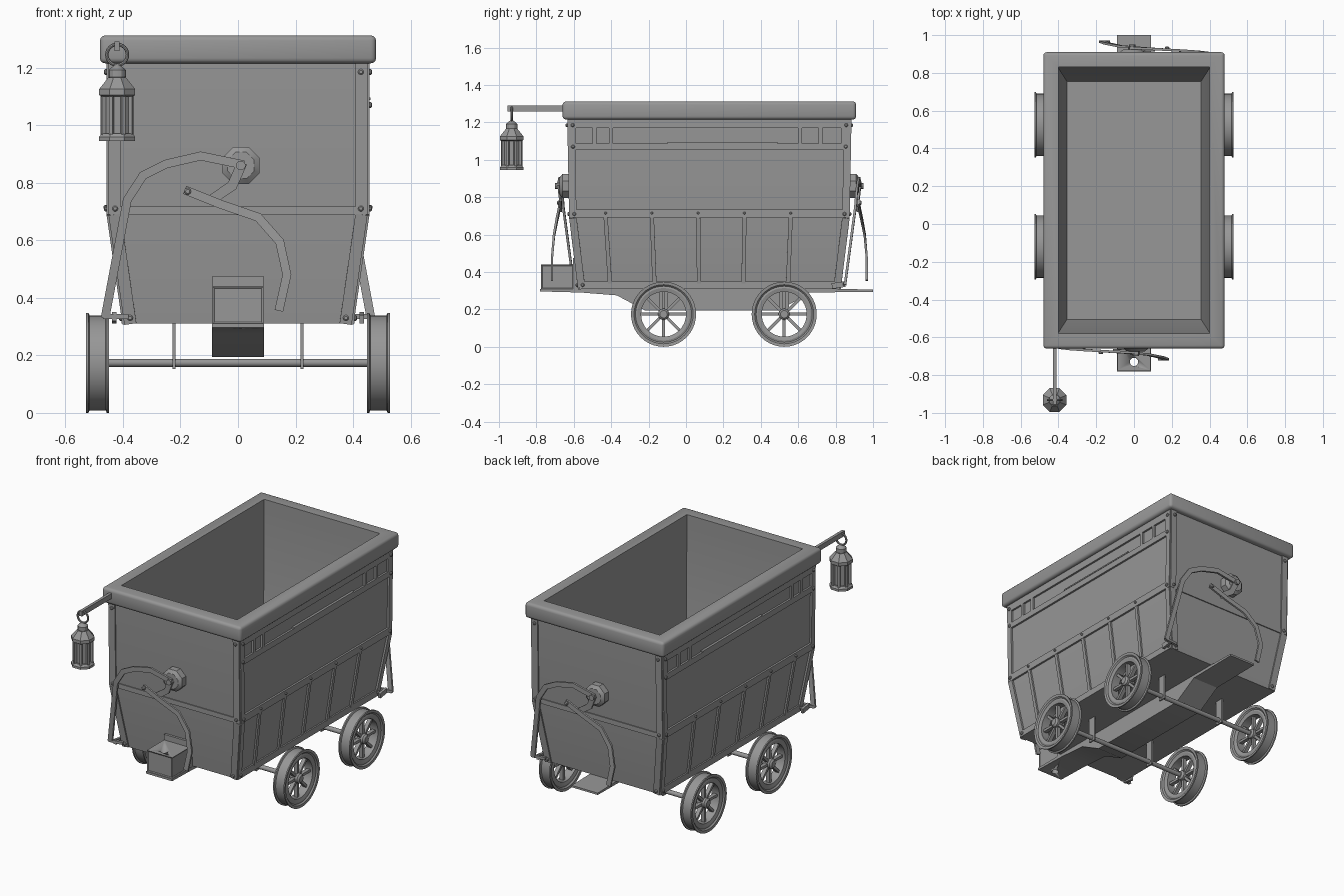
import bpy, bmesh, math
from mathutils import Vector, Matrix

if "Cube" in bpy.data.objects:
    bpy.data.objects.remove(bpy.data.objects["Cube"])

GREY = (0.31, 0.31, 0.31, 1)
iron = bpy.data.materials.new("grey_iron")
iron.use_nodes = True
iron.diffuse_color = GREY
iron.node_tree.nodes["Principled BSDF"].inputs["Base Color"].default_value = GREY

CY = 0.125            # middle of the tub along y
X, Y, Z = Vector((1, 0, 0)), Vector((0, 1, 0)), Vector((0, 0, 1))
parts = []


def finish(name, bm):
    bmesh.ops.recalc_face_normals(bm, faces=bm.faces)
    mesh = bpy.data.meshes.new(name)
    bm.to_mesh(mesh)
    bm.free()
    mesh.materials.append(iron)
    ob = bpy.data.objects.new(name, mesh)
    bpy.context.collection.objects.link(ob)
    parts.append(ob)
    return ob


def bridge(bm, rings, loop=False):
    """Skin rings of equal length; cap both ends unless the rings loop."""
    n = len(rings[0])
    pairs = list(zip(rings, rings[1:])) + ([(rings[-1], rings[0])] if loop else [])
    for a, b in pairs:
        for i in range(n):
            j = (i + 1) % n
            bm.faces.new((a[i], a[j], b[j], b[i]))
    if not loop:
        bm.faces.new(rings[0])
        bm.faces.new(rings[-1])


def rect_loft(bm, rings, loop=False):
    """Skin rectangles given as (half x, half y, z)."""
    bridge(bm, [[bm.verts.new((sx * hx, CY + sy * hy, z))
                 for sx, sy in ((-1, -1), (1, -1), (1, 1), (-1, 1))]
                for hx, hy, z in rings], loop)


def ribbon(name, pts, width, thick, axis):
    """Bar along a path: thick along axis, width across the path."""
    bm, rings = bmesh.new(), []
    pts, axis = [Vector(p) for p in pts], Vector(axis).normalized()
    for i, p in enumerate(pts):
        dirs = [(pts[k + 1] - pts[k]).normalized() for k in (i - 1, i) if 0 <= k < len(pts) - 1]
        side = sum(dirs, Vector()).cross(axis).normalized()
        side *= width / 2 / max(0.5, abs(side.dot(dirs[0].cross(axis).normalized())))
        out = axis * thick / 2
        rings.append([bm.verts.new(p + a + b) for a, b in
                      ((side, out), (side, -out), (-side, -out), (-side, out))])
    bridge(bm, rings)
    return finish(name, bm)


def lathe(name, centre, axis, profile, n, loop=False, turn=0.0):
    """Revolve (radius, offset) pairs about an axis through centre."""
    bm = bmesh.new()
    rot = Z.rotation_difference(Vector(axis)).to_matrix()
    bridge(bm, [[bm.verts.new(Vector(centre) + rot @ Vector(
        (r * math.cos(t), r * math.sin(t), o)))
        for t in [turn + math.tau * i / n for i in range(n)]]
        for r, o in profile], loop)
    return finish(name, bm)


def block(name, lo, hi):
    lo, hi = Vector(lo), Vector(hi)
    mid = (lo + hi) / 2
    return ribbon(name, [(mid.x, lo.y, mid.z), (mid.x, hi.y, mid.z)],
                  hi.z - lo.z, hi.x - lo.x, X)


def rivet(centre, axis, r=0.01):
    lathe("rivet", centre, axis, [(r, -0.004), (r, 0.005), (r * 0.6, 0.009)], 10)


# Tub shell: tapered foot, straight upper walls, open cavity
TOP, MID, LOW = (0.445, 0.752, 1.22), (0.445, 0.742, 0.69), (0.39, 0.695, 0.31)
bm = bmesh.new()
rect_loft(bm, [LOW, MID, TOP, (0.40, 0.705, 1.22), (0.40, 0.70, 0.69), (0.355, 0.63, 0.34)])
finish("tub_shell", bm)

# Thick rim with rounded outside edges
bm = bmesh.new()
rect_loft(bm, [(0.48, 0.785, 1.215), (0.48, 0.785, 1.312),
               (0.40, 0.705, 1.312), (0.40, 0.705, 1.215)], loop=True)
outer = [e for e in bm.edges if all(abs(v.co.x) > 0.47 for v in e.verts)]
bmesh.ops.bevel(bm, geom=outer, offset=0.018, segments=3, profile=0.5, affect="EDGES")
finish("tub_rim", bm)


def wall_y(z):
    """Half length of the tub at height z."""
    a, b = (LOW, MID) if z < MID[2] else (MID, TOP)
    return a[1] + (b[1] - a[1]) * (z - a[2]) / (b[2] - a[2])


def wall_x(z):
    return LOW[0] + (MID[0] - LOW[0]) * min(1, (z - LOW[2]) / (MID[2] - LOW[2]))


# Side framework: rails, posts, lower ribs
for s in (-1, 1):
    for name, z, h in (("bottom_rail", 0.33, 0.04), ("middle_rail", 0.712, 0.044),
                       ("upper_rail", 1.07, 0.036), ("top_rail", 1.195, 0.05)):
        x, y = s * wall_x(z), wall_y(z)
        ribbon("side_" + name, [(x, CY - y, z), (x, CY + y, z)], h, 0.024, X)
    for y in (-0.6, -0.49, -0.4, 0.61, 0.72, 0.84):
        ribbon("window_post", [(s * 0.447, y, 1.08), (s * 0.447, y, 1.18)], 0.022, 0.02, X)
    block("side_slot", (s * 0.452 - 0.008, -0.1, 1.088), (s * 0.452 + 0.008, 0.49, 1.096))
    for k in range(5):
        y = -0.43 + 0.2475 * k
        lean = (CY + 0.06 - y) * 0.04
        ribbon("lower_rib", [(s * 0.39, y + lean, 0.32), (s * 0.445, y, 0.70)],
               0.022, 0.024, (1, 0, -s * 0.145))
        rivet((s * 0.458, y, 0.715), X * s, 0.007)
    # Corner posts on the sides and ends
    for e in (-1, 1):
        def corner(z, inx=0.0, iny=0.0):
            return (s * (wall_x(z) - inx), CY + e * (wall_y(z) - iny), z)
        for lo, hi in ((0.31, 0.69), (0.69, 1.215)):
            tilt = 0.145 if lo < 0.5 else 0
            ribbon("side_corner_post", [corner(lo, 0, 0.015), corner(hi, 0, 0.015)],
                   0.034, 0.024, (1, 0, -s * tilt))
            ribbon("end_corner_post", [corner(lo, 0.016), corner(hi, 0.016)],
                   0.042, 0.016, (0, 1, -e * tilt))
        for z in (0.33, 0.71, 1.185):
            rivet(Vector(corner(z, 0.018)) + Y * e * 0.008, Y * e)
            rivet(Vector(corner(z, 0, 0.02)) + X * s * 0.012, X * s)
        rivet(Vector(corner(1.07, 0, 0.02)) + X * s * 0.012, X * s)
for e in (-1, 1):
    y = CY + e * 0.742
    ribbon("end_middle_band", [(-0.445, y, 0.703), (0.445, y, 0.703)], 0.03, 0.012, Y)

# Solid coupling beam below the floor
bm = bmesh.new()
side = [(-0.78, 0.31), (-0.78, 0.296), (-0.56, 0.29), (-0.37, 0.275), (-0.22, 0.195),
        (0.5, 0.195), (0.66, 0.29), (1.0, 0.294), (1.0, 0.306), (0.7, 0.312)]
bridge(bm, [[bm.verts.new((x, y, z)) for y, z in side] for x in (-0.09, 0.09)])
beam = finish("coupling_beam", bm)

# Coupling box with recessed faces and a pin hole
box = block("coupling_box", (-0.088, -0.775, 0.308), (0.088, -0.60, 0.44))
bm = bmesh.new()
bm.from_mesh(box.data)
walls = [f for f in bm.faces if abs(f.normal.z) < 0.5]
bmesh.ops.inset_individual(bm, faces=walls, thickness=0.01, depth=-0.005)
bm.to_mesh(box.data)
bm.free()
block("coupling_back_plate", (-0.088, -0.605, 0.30), (0.088, -0.575, 0.475))
cutter = lathe("pin_hole_cutter", (0, -0.73, 0.37), Z, [(0.022, -0.2), (0.022, 0.2)], 20)
cutter.hide_render = True
cutter.display_type = "WIRE"
for ob in (beam, box):
    cut = ob.modifiers.new("pin_hole", "BOOLEAN")
    cut.operation, cut.object, cut.solver = "DIFFERENCE", cutter, "EXACT"

# Axles, hangers and spoked wheels
WZ = 0.174
tyre = [(0.12, -0.028), (0.14, -0.033), (0.15, -0.03), (0.158, -0.038), (0.174, -0.04),
        (0.174, -0.032), (0.165, -0.028)]
tyre += [(r, -o) for r, o in reversed(tyre)]
for y in (-0.12, 0.525):
    lathe("axle", (0, y, WZ), X, [(0.014, -0.5), (0.014, 0.5)], 14)
    for s in (-1, 1):
        hx = s * 0.222
        block("axle_hanger", (hx - 0.005, y - 0.025, 0.152), (hx + 0.005, y + 0.025, 0.315))
        c = Vector((s * 0.488, y, WZ))
        lathe("wheel_tyre", c, X, tyre, 40, loop=True)
        lathe("wheel_hub", c, X, [(0.02, -0.035), (0.03, -0.025), (0.03, 0.025), (0.02, 0.035)], 20)
        for k in range(8):
            d = Matrix.Rotation(math.tau * k / 8, 3, "X") @ Z
            ribbon("wheel_spoke", [c + d * 0.02, c + d * 0.125], 0.016, 0.024, X)


# Brake levers: the back set is the front set turned half round
def brake(e):
    def at(x, y, z):
        return Vector((x, y, z)) if e < 0 else Vector((-x, 2 * CY - y, z))
    out = Y * e
    lathe("brake_cog", at(0.01, -0.615, 0.86), out,
          [(0.07, 0), (0.07, 0.045), (0.05, 0.06)], 8, turn=math.pi / 8)
    lathe("brake_pin", at(0.01, -0.66, 0.86), out, [(0.017, 0), (0.017, 0.04)], 10)
    ribbon("brake_long_arm", [at(*p) for p in (
        (-0.462, -0.60, 0.33), (-0.385, -0.655, 0.74), (-0.33, -0.662, 0.825),
        (-0.25, -0.668, 0.865), (-0.13, -0.675, 0.893), (0.02, -0.682, 0.862))], 0.03, 0.013, Y)
    ribbon("brake_link", [at(*p) for p in (
        (0.015, -0.682, 0.87), (-0.02, -0.672, 0.79), (-0.10, -0.668, 0.735))], 0.035, 0.012, Y)
    ribbon("brake_handle", [at(*p) for p in (
        (-0.185, -0.672, 0.775), (-0.06, -0.68, 0.725), (0.07, -0.69, 0.68),
        (0.145, -0.706, 0.595), (0.17, -0.716, 0.48), (0.142, -0.716, 0.355))], 0.03, 0.012, Y)
    rivet(at(-0.175, -0.68, 0.77), out, 0.012)
    ribbon("brake_pivot", [at(-0.38, -0.59, 0.335), at(-0.47, -0.60, 0.335)], 0.016, 0.016, Y)
    ribbon("brake_foot", [at(-0.43, -0.60, 0.335), at(-0.43, -0.53, 0.325)], 0.03, 0.016, X)


for e in (-1, 1):
    brake(e)

# Lantern on its arm
LX, LY = -0.42, -0.932
block("lantern_arm", (LX - 0.009, -0.955, 1.258), (LX + 0.009, -0.64, 1.29))
hook = [(0.036 + 0.006 * math.cos(t), 0.006 * math.sin(t))
        for t in [math.tau * k / 8 for k in range(8)]]
lathe("lantern_ring", (LX, LY, 1.245), Y, hook, 24, loop=True)
lathe("lantern_base", (LX, LY, 0.945), Z, [(0.068, 0), (0.068, 0.014), (0.058, 0.026)], 8, turn=math.pi / 8)
lathe("lantern_glass", (LX, LY, 0.96), Z, [(0.046, 0), (0.046, 0.15)], 8, turn=math.pi / 8)
lathe("lantern_roof", (LX, LY, 1.10), Z,
      [(0.06, 0), (0.068, 0.005), (0.068, 0.025), (0.033, 0.066)], 8, turn=math.pi / 8)
lathe("lantern_cap", (LX, LY, 1.16), Z,
      [(0.022, 0), (0.03, 0.008), (0.03, 0.032), (0.018, 0.042), (0.008, 0.05)], 12)
for k in range(8):
    t = math.tau * (k + 0.5) / 8
    d = Vector((math.cos(t), math.sin(t), 0))
    foot = Vector((LX, LY, 0.96)) + d * 0.052
    ribbon("lantern_bar", [foot, foot + Z * 0.15], 0.014, 0.014, d)

# Smooth round parts while keeping hard edges
bpy.ops.object.select_all(action="DESELECT")
for ob in parts:
    ob.select_set(True)
bpy.context.view_layer.objects.active = parts[0]
bpy.ops.object.shade_smooth_by_angle(angle=math.radians(30))
